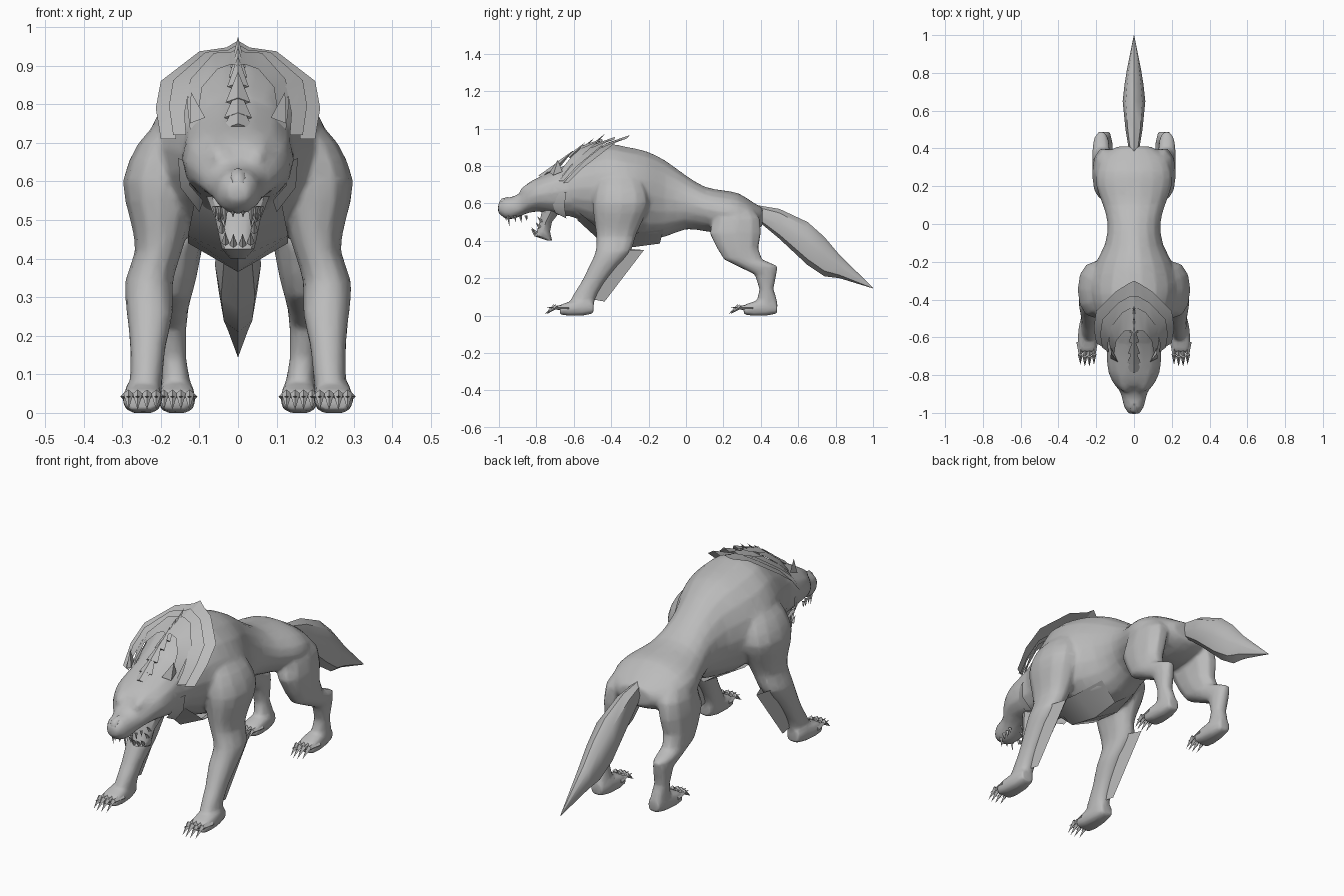
import bpy, bmesh, math
from mathutils import Vector

if "Cube" in bpy.data.objects:
    bpy.data.objects.remove(bpy.data.objects["Cube"])

fur = bpy.data.materials.new("grey_fur")
fur.diffuse_color = (0.5, 0.5, 0.5, 1)
fur.use_nodes = True
fur.node_tree.nodes["Principled BSDF"].inputs["Base Color"].default_value = fur.diffuse_color


def make(name, verts, faces, mirror=False):
    me = bpy.data.meshes.new(name)
    me.from_pydata([tuple(v) for v in verts], [], faces)
    me.materials.append(fur)
    ob = bpy.data.objects.new(name, me)
    bpy.context.collection.objects.link(ob)
    if mirror:
        ob.modifiers.new("mirror", "MIRROR").use_mirror_merge = False
    return ob


def smooth_rows(rows, steps):
    """Catmull-Rom interpolation between section rows."""
    out = []
    for i in range(len(rows) - 1):
        a, b, c, d = (rows[max(0, min(len(rows) - 1, i + k))] for k in (-1, 0, 1, 2))
        for s in range(steps):
            t = s / steps
            out.append([0.5 * (2*q + (r-p)*t + (2*p - 5*q + 4*r - u)*t*t + (3*q - p - 3*r + u)*t**3)
                        for p, q, r, u in zip(a, b, c, d)])
    return out + [list(rows[-1])]


def loft(name, rows, axis, n=12, steps=1, mirror=False, power=0.9):
    """Rows are (position on axis, x min, x max, other min, other max)."""
    verts, faces = [], []
    rows = smooth_rows(rows, steps)
    for t, x0, x1, b0, b1 in rows:
        for k in range(n):
            a = 2 * math.pi * k / n
            c, s = math.cos(a), math.sin(a)
            x = (x0 + x1)/2 + (x1 - x0)/2 * math.copysign(abs(c)**power, c)
            b = (b0 + b1)/2 + (b1 - b0)/2 * math.copysign(abs(s)**power, s)
            verts.append((x, t, b) if axis == "y" else (x, b, t))
    for i in range(len(rows) - 1):
        for k in range(n):
            m = (k + 1) % n
            faces.append((i*n + k, i*n + m, i*n + n + m, i*n + n + k))
    faces += [tuple(range(n))[::-1], tuple(range((len(rows)-1)*n, len(rows)*n))]
    ob = make(name, verts, faces, mirror)
    bm = bmesh.new()
    bm.from_mesh(ob.data)
    bmesh.ops.recalc_face_normals(bm, faces=bm.faces)
    bm.to_mesh(ob.data)
    bm.free()
    return ob


def spikes(name, items, mirror=False, flat=1.0):
    """Four-sided cones given as (base, tip, radius)."""
    verts, faces = [], []
    for base, tip, r in items:
        base, tip = Vector(base), Vector(tip)
        d = (tip - base).normalized()
        u = d.cross(Vector((1, 0, 0))).normalized() * flat
        w = d.cross(u).normalized()
        o = len(verts)
        verts += [base + u*r, base + w*r, base - u*r, base - w*r, tip]
        faces += [(o + k, o + (k+1) % 4, o + 4) for k in range(4)] + [(o+3, o+2, o+1, o)]
    return make(name, verts, faces, mirror)


def strip(name, a, b, mirror=False):
    """Thin sheet between two edge lines."""
    n = len(a)
    return make(name, a + b, [(i, i+1, n+i+1, n+i) for i in range(n-1)], mirror)


def sym(rows):
    return [(y, -w, w, lo, hi) for y, w, lo, hi in rows]


# torso, skull with muzzle, and brow ridges
parts = [
    loft("torso", sym([(-0.62, .15, .53, .825), (-0.52, .185, .49, .88), (-0.42, .22, .44, .92),
                       (-0.32, .235, .415, .905), (-0.21, .205, .405, .88), (-0.11, .155, .42, .83),
                       (0, .14, .46, .75), (0.1, .165, .45, .69), (0.2, .20, .435, .67),
                       (0.28, .20, .43, .655), (0.36, .165, .45, .605), (0.41, .09, .48, .575)]),
         "y", 18, 2, power=1),
    loft("head", sym([(-0.55, .16, .52, .855), (-0.64, .145, .53, .81), (-0.71, .145, .54, .775),
                      (-0.79, .135, .555, .74), (-0.85, .105, .545, .705), (-0.885, .076, .53, .66),
                      (-0.93, .062, .515, .635), (-0.97, .052, .52, .628), (-1.005, .027, .55, .595)]),
         "y", 14, 2),
    loft("brow", [(-0.89, .03, .06, .645, .67), (-0.86, .015, .08, .645, .698),
                  (-0.80, .025, .09, .66, .73)], "y", 8, 1, True)]

# front and hind legs
parts += [
    loft("front_leg", [(0.76, .12, .20, -.44, -.26), (0.70, .10, .258, -.48, -.22), (0.60, .10, .299, -.50, -.195),
                       (0.50, .12, .28, -.49, -.235), (0.42, .145, .267, -.48, -.27),
                       (0.34, .168, .294, -.485, -.295), (0.26, .168, .289, -.52, -.365),
                       (0.17, .187, .28, -.565, -.44), (0.09, .195, .28, -.615, -.485),
                       (0.03, .20, .285, -.62, -.495)], "z", 12, 2, True),
    loft("hind_leg", [(0.58, .07, .175, .21, .35), (0.52, .07, .21, .14, .40), (0.44, .09, .222, .122, .405),
                      (0.36, .105, .222, .162, .39), (0.30, .12, .222, .20, .41),
                      (0.265, .128, .222, .27, .493), (0.22, .133, .212, .365, .486),
                      (0.14, .133, .202, .392, .468), (0.09, .125, .20, .38, .487),
                      (0.03, .125, .20, .38, .48)], "z", 10, 1, True)]

# paws, toes and claws
for name, y, x0, x1 in [("front", -.495, .198, .298), ("hind", .488, .112, .206)]:
    parts.append(loft(name + "_paw", [(y, x0 + .015, x1 - .015, .01, .075), (y - .06, x0, x1 - .003, -.002, .088),
                                      (y - .13, x0 - .003, x1 + .002, -.002, .075), (y - .18, x0, x1, .005, .057)],
                      "y", 10, 1, True, 0.7))
    toes, claws = [], []
    for k in range(4):
        x = x0 + .014 + (x1 - x0 - .028) * k / 3
        f = y - .01 * (k in (1, 2))
        toes.append(((x, f - .13, .042), (x, f - .24, .042), .021))
        claws.append(((x, f - .195, .05), (x, f - .25, .008), .013))
    spikes(name + "_toes", toes, True)
    spikes(name + "_claws", claws, True)

# fuse these into one skin
bpy.ops.object.select_all(action="DESELECT")
for ob in parts:
    ob.select_set(True)
bpy.context.view_layer.objects.active = parts[0]
bpy.ops.object.convert(target="MESH")
bpy.ops.object.join()
body = parts[0]
body.name = "body"
m = body.modifiers.new("fuse", "REMESH")
m.mode, m.voxel_size, m.use_smooth_shade = "VOXEL", 0.009, True
m = body.modifiers.new("soften", "SMOOTH")
m.factor, m.iterations = 0.5, 8
body.modifiers.new("reduce", "DECIMATE").ratio = 0.15

# nose and open lower jaw
loft("nose", sym([(-0.95, .022, .58, .635), (-0.985, .022, .575, .625), (-1.0, .014, .58, .605)]), "y", 8)
loft("lower_jaw", [(0.57, -.085, .085, -.77, -.66), (0.50, -.058, .058, -.785, -.715),
                   (0.45, -.048, .048, -.80, -.725), (0.425, -.042, .042, -.815, -.72),
                   (0.40, -.02, .02, -.74, -.715)], "z", 10)
spikes("lower_teeth", [((x, y, z), (x, y - .025, z + .03), .01) for x, y, z in
                       [(.033, -.80, .44), (.042, -.78, .47), (.046, -.77, .50), (.012, -.805, .435)]], True)
spikes("upper_teeth", [((x, y, .535), (x, y + .005, z), .009) for x, y, z in
                       [(.013, -.965, .505), (.034, -.95, .48), (.045, -.915, .50),
                        (.05, -.885, .495), (.058, -.855, .505)]], True)

# ears and cheek fur
make("ear", [(.085, -.73, .765), (.125, -.71, .75), (.118, -.66, .77), (.122, -.685, .832)],
     [(0, 1, 3), (1, 2, 3), (2, 0, 3)], True)
strip("cheek_fur", [(.13, -.72, .65), (.125, -.71, .59), (.09, -.70, .55)],
      [(.155, -.64, .66), (.15, -.65, .585), (.10, -.64, .52)], True)

# layered mane arches and a crest of spikes
outer = [(0, -.30, .965), (.03, -.315, .947), (.10, -.36, .937), (.20, -.46, .86), (.213, -.55, .79), (.20, -.63, .71)]
inner = [(0, -.43, .92), (.03, -.435, .915), (.085, -.46, .895), (.15, -.53, .84), (.165, -.60, .77), (.16, -.655, .71)]
for i, (s, dy, dz) in enumerate([(1, 0, 0), (.84, -.08, -.01), (.62, -.15, -.02)]):
    move = lambda line: [(x*s, y + dy*(1 - .7*j/5), z + dz + .02*i*j/5) for j, (x, y, z) in enumerate(line)]
    strip("mane_layer_%d" % (i + 1), move(outer), move(inner), True)
spikes("crest", [((0, y - .085, z - .08), (0, y, z), .02 + .004*i) for i, (y, z) in enumerate(
    [(-.43, .975), (-.49, .95), (-.54, .925), (-.60, .885), (-.65, .845), (-.69, .815)])], flat=0.5)

# hanging chest fur and elbow fur
mid = [(0, -.58, .51), (0, -.46, .40), (0, -.29, .365), (0, -.14, .385)]
strip("chest_fur", [(.11, -.58, .56), (.13, -.46, .46), (.13, -.28, .44), (.10, -.12, .46)], mid, True)
make("elbow_fur", [(.20, -.33, .36), (.235, -.225, .35), (.235, -.435, .075), (.235, -.52, .09), (.265, -.33, .35)],
     [(0, 1, 2, 3), (4, 3, 2, 1)], True)

# bushy tail ending in a point
loft("tail", sym([(0.38, .025, .51, .59), (0.50, .045, .41, .57), (0.65, .06, .27, .50),
                  (0.74, .05, .21, .42), (0.82, .037, .20, .325), (1.0, .001, .145, .149)]), "y", 8)

# soft shading with sharp edges kept
for ob in bpy.data.objects:
    ob.select_set(ob != body)
bpy.context.view_layer.objects.active = bpy.data.objects["tail"]
bpy.ops.object.shade_smooth_by_angle(angle=math.radians(45))
